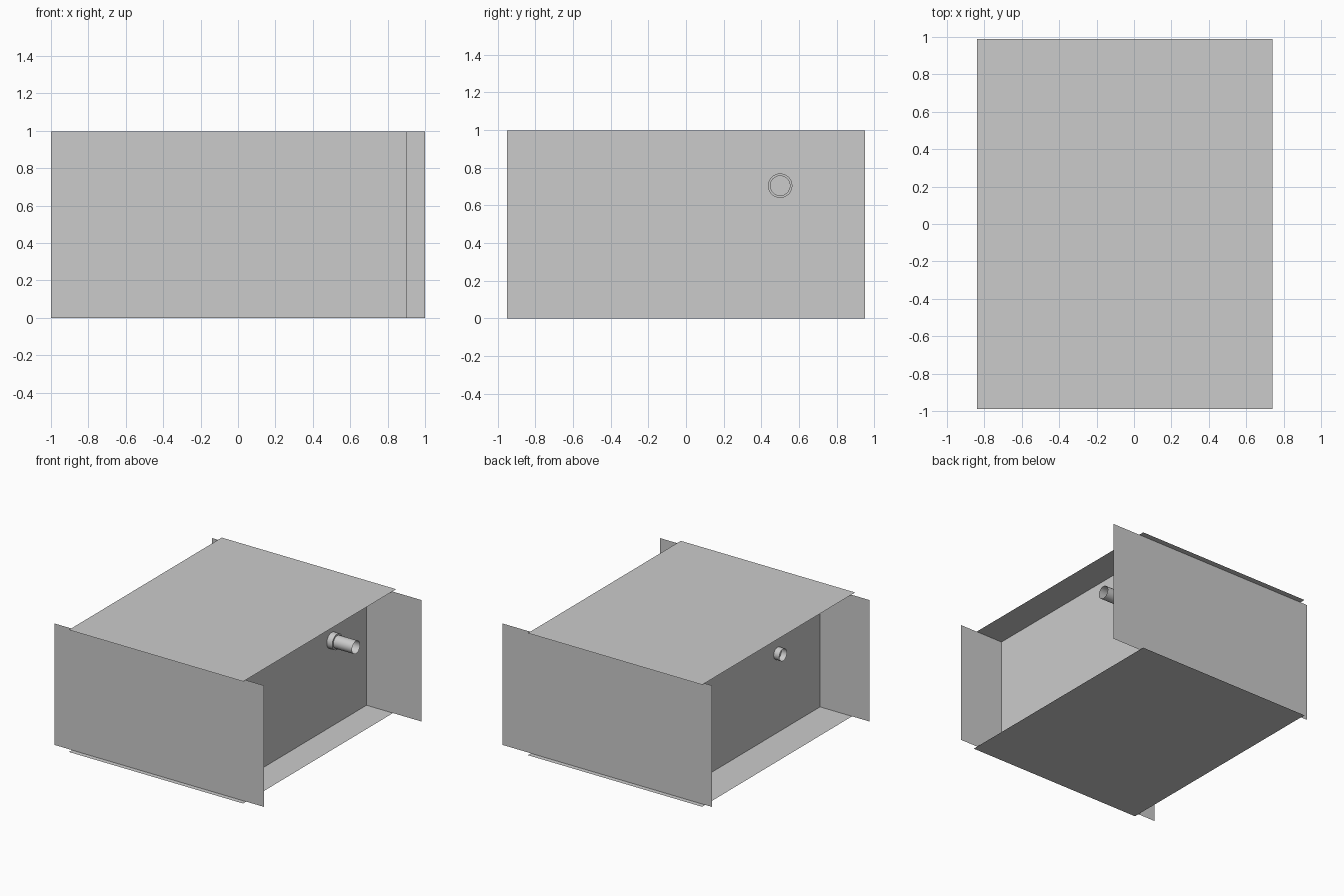
import bpy, bmesh, math
from mathutils import Vector

if "Cube" in bpy.data.objects:
    bpy.data.objects.remove(bpy.data.objects["Cube"])


def mesh_object(name, bm):
    mesh = bpy.data.meshes.new(name)
    bm.to_mesh(mesh)
    bm.free()
    obj = bpy.data.objects.new(name, mesh)
    bpy.context.collection.objects.link(obj)
    return obj


def sheet(name, corner, u, v):
    """Single flat sheet from a corner and two edge vectors."""
    bm = bmesh.new()
    c, u, v = Vector(corner), Vector(u), Vector(v)
    bm.faces.new([bm.verts.new(p) for p in (c, c + u, c + u + v, c + v)])
    return mesh_object(name, bm)


def pipe(name, profile, y, z, sides=32):
    """Open surface turned about an x-parallel axis; profile is (x, radius)."""
    bm = bmesh.new()
    rings = []
    for x, r in profile:
        rings.append([bm.verts.new((x, y + r * math.cos(a), z + r * math.sin(a)))
                      for a in (2 * math.pi * i / sides for i in range(sides))])
    for a, b in zip(rings, rings[1:]):
        for i in range(sides):
            j = (i + 1) % sides
            bm.faces.new((a[i], a[j], b[j], b[i]))
    bmesh.ops.recalc_face_normals(bm, faces=bm.faces)
    obj = mesh_object(name, bm)
    bpy.context.view_layer.objects.active = obj
    obj.select_set(True)
    bpy.ops.object.shade_smooth_by_angle(angle=math.radians(35))
    obj.select_set(False)


# Lid and floor sheets
for name, z in (("floor_panel", 0.0), ("top_panel", 1.0)):
    sheet(name, (-0.84, -0.99, z), (1.58, 0, 0), (0, 1.98, 0))

# Front and back sheets, offset sideways from each other
sheet("front_panel", (-1.0, -0.95, 0), (1.9, 0, 0), (0, 0, 0.995))
sheet("back_panel", (1.0, 0.95, 0), (-1.9, 0, 0), (0, 0, 0.995))

# Side walls, set in under the lid
sheet("right_wall", (0.5, -0.95, 0), (0, 1.9, 0), (0, 0, 0.997))
sheet("left_wall", (-0.55, 0.95, 0), (0, -1.9, 0), (0, 0, 0.997))

# Long outlet pipe with a stepped collar on the right wall
pipe("outlet_pipe", [(0.48, 0.052), (0.72, 0.052)], 0.5, 0.705)
pipe("outlet_collar", [(0.5, 0.065), (0.55, 0.065), (0.55, 0.052)], 0.5, 0.705)

# Short inlet pipe on the left wall
pipe("inlet_pipe", [(-0.53, 0.05), (-0.6, 0.05)], -0.4, 0.65)
